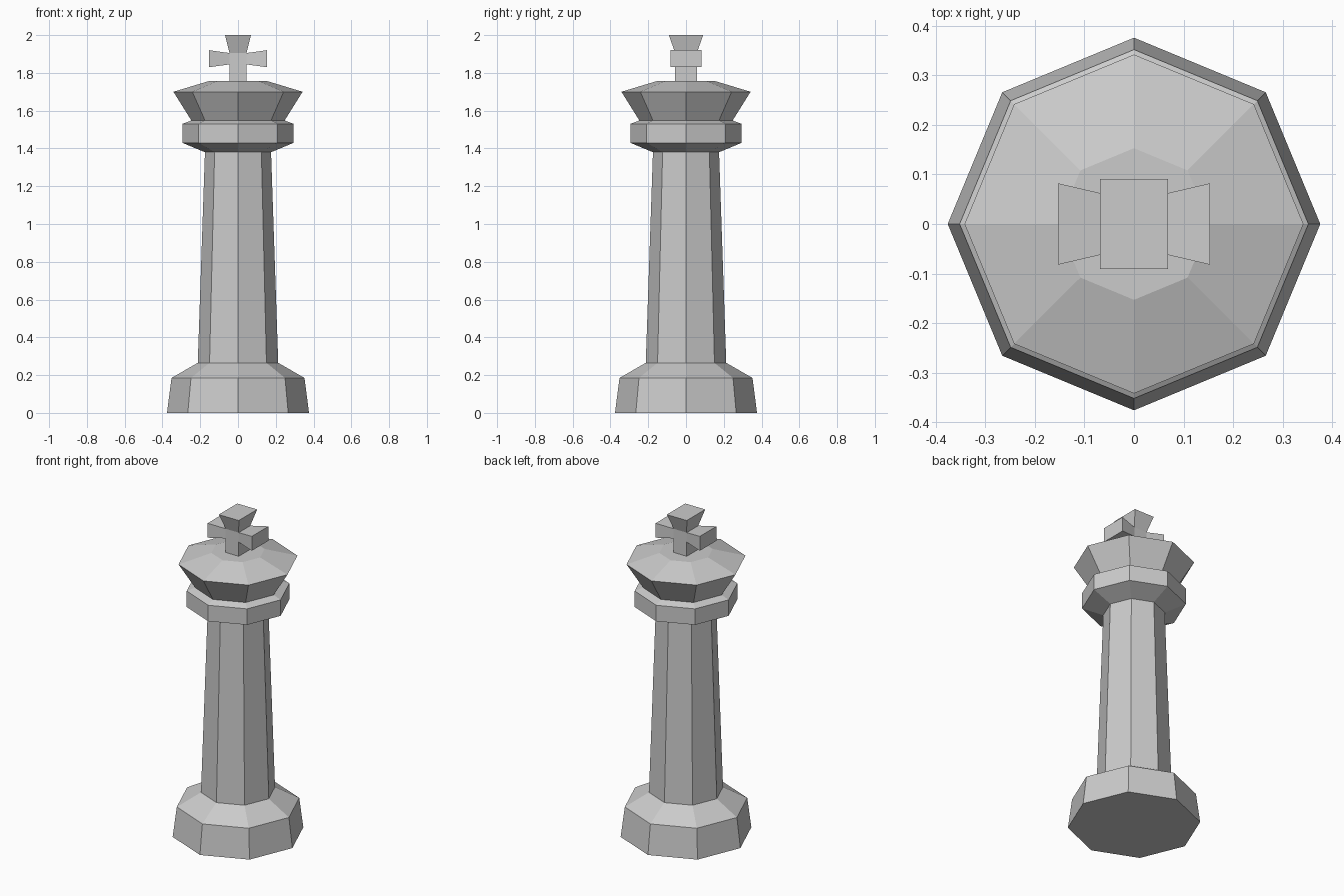
import bpy
import bmesh
import math
from mathutils import Vector

SIDES = 8

cube = bpy.data.objects.get("Cube")
if cube:
    bpy.data.objects.remove(cube, do_unlink=True)

# Single pale grey finish
grey = bpy.data.materials.new("pale_grey")
grey.use_nodes = True
colour = (0.6, 0.6, 0.6, 1.0)
grey.diffuse_color = colour
grey.node_tree.nodes["Principled BSDF"].inputs["Base Color"].default_value = colour


def finish(name, bm):
    bmesh.ops.recalc_face_normals(bm, faces=bm.faces)
    mesh = bpy.data.meshes.new(name)
    bm.to_mesh(mesh)
    bm.free()
    mesh.materials.append(grey)
    obj = bpy.data.objects.new(name, mesh)
    bpy.context.collection.objects.link(obj)
    return obj


def turned(name, profile, cap_bottom=False, cap_top=False):
    """Eight-sided turned part from (radius, height) pairs, corners on the axes."""
    bm = bmesh.new()
    rings = []
    for r, z in profile:
        angles = [math.tau * i / SIDES for i in range(SIDES)]
        rings.append([bm.verts.new((r * math.cos(a), r * math.sin(a), z)) for a in angles])
    for low, high in zip(rings, rings[1:]):
        for i in range(SIDES):
            j = (i + 1) % SIDES
            bm.faces.new((low[i], low[j], high[j], high[i]))
    if cap_bottom:
        bm.faces.new(rings[0])
    if cap_top:
        bm.faces.new(rings[-1])
    # Outward normals, also for the open parts
    obj = finish(name, bm)
    return obj


# Turned body, bottom to top; neighbouring parts share their rims
turned("base", [(0.376, 0), (0.352, 0.185), (0.213, 0.265)], cap_bottom=True)
turned("shaft", [(0.213, 0.265), (0.175, 1.38)])
turned("collar", [(0.175, 1.38), (0.295, 1.43), (0.295, 1.53), (0.247, 1.548)])
turned("crown", [(0.247, 1.548), (0.342, 1.70), (0.153, 1.757)], cap_top=True)

# Cross: a central block with flared arms drawn out of its faces
bm = bmesh.new()
bmesh.ops.create_cube(bm, size=1)
centre = Vector((0, 0, 1.875))
half = Vector((0.045, 0.057, 0.03))
for v in bm.verts:
    v.co = centre + Vector([2 * c * h for c, h in zip(v.co, half)])


def draw_arm(direction, end_centre, end_half):
    direction = Vector(direction)
    bm.normal_update()
    face = max(bm.faces, key=lambda f: f.normal.dot(direction)
               + f.calc_center_median().dot(direction))
    new = bmesh.ops.extrude_discrete_faces(bm, faces=[face])["faces"][0]
    old_centre = new.calc_center_median()
    for v in new.verts:
        offset = v.co - old_centre
        v.co = Vector(end_centre) + Vector(
            [math.copysign(h, o) if h else 0 for h, o in zip(end_half, offset)])


for side in (-1, 1):
    draw_arm((side, 0, 0), (side * 0.153, 0, 1.875), (0, 0.082, 0.045))
draw_arm((0, 0, 1), (0, 0, 2.0), (0.069, 0.091, 0))
draw_arm((0, 0, -1), (0, 0, 1.75), (0.045, 0.057, 0))
finish("cross", bm)
